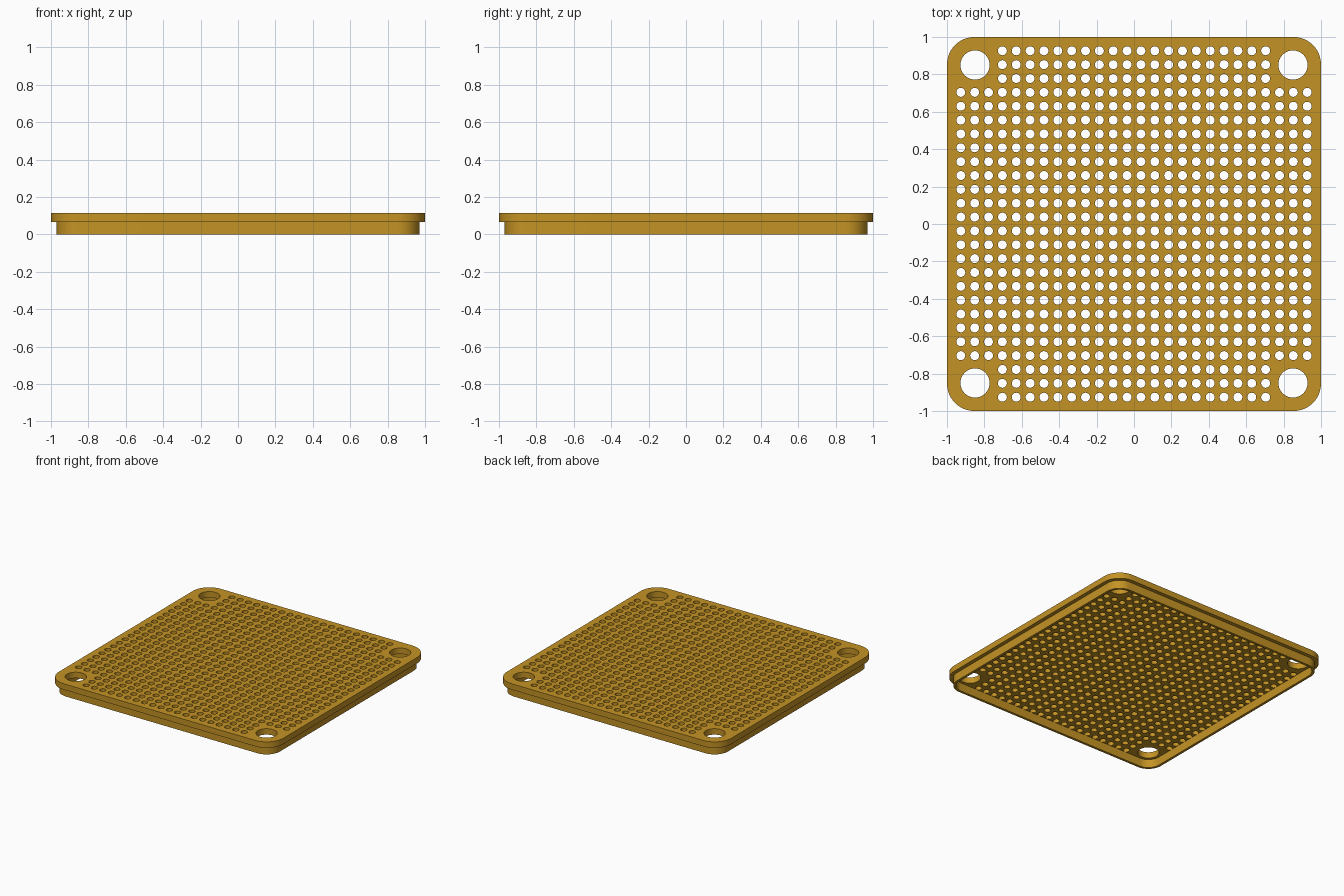
import bpy
import bmesh
import math
from mathutils import Vector
from mathutils.geometry import delaunay_2d_cdt

if "Cube" in bpy.data.objects:
    bpy.data.objects.remove(bpy.data.objects["Cube"])

PITCH, COUNT, CORNER = 2 / 27, 26, 3
HOLE_R, BOLT_R, BOLT_POS = 0.024, 0.078, 0.85
LEDGE_Z, TOP_Z = 0.067, 0.115

brass = bpy.data.materials.new("brass_yellow")
brass.use_nodes = True
colour = (0.55, 0.29, 0.018, 1)
brass.diffuse_color = colour
brass.node_tree.nodes["Principled BSDF"].inputs["Base Color"].default_value = colour


def circle(cx, cy, r, n):
    steps = [2 * math.pi * i / n for i in range(n)]
    return [Vector((cx + r * math.cos(a), cy + r * math.sin(a))) for a in steps]


def rounded_square(half, r, n=12):
    pts = []
    for k, (sx, sy) in enumerate([(1, 1), (-1, 1), (-1, -1), (1, -1)]):
        for i in range(n + 1):
            a = math.pi / 2 * (k + i / n)
            pts.append(Vector((sx * (half - r) + r * math.cos(a),
                               sy * (half - r) + r * math.sin(a))))
    return pts


def perforated_slab(name, outline, holes, z0, z1):
    """Extrude a convex outline with convex holes between two heights."""
    points, edges, owner, loops = [], [], [], []
    for k, loop in enumerate([outline] + holes):
        ids = list(range(len(points), len(points) + len(loop)))
        points += loop
        owner += [k] * len(loop)
        loops.append(ids)
        edges += list(zip(ids, ids[1:] + ids[:1]))
    _, _, faces, source, _, _ = delaunay_2d_cdt(points, edges, [], 0, 1e-6)

    bm = bmesh.new()
    low = [bm.verts.new((p.x, p.y, z0)) for p in points]
    high = [bm.verts.new((p.x, p.y, z1)) for p in points]
    # Caps: drop the triangles that lie inside a hole
    for face in faces:
        ids = [source[v][0] for v in face]
        rings = {owner[i] for i in ids}
        if len(set(ids)) < 3 or (len(rings) == 1 and rings != {0}):
            continue
        bm.faces.new([high[i] for i in ids])
        bm.faces.new([low[i] for i in reversed(ids)])
    # Walls round the outline and every hole
    for a, b in edges:
        quad = [low[a], low[b], high[b], high[a]]
        bm.faces.new(quad if owner[a] == 0 else quad[::-1])
    bmesh.ops.recalc_face_normals(bm, faces=bm.faces)

    mesh = bpy.data.meshes.new(name)
    bm.to_mesh(mesh)
    bm.free()
    mesh.materials.append(brass)
    obj = bpy.data.objects.new(name, mesh)
    bpy.context.collection.objects.link(obj)
    bpy.ops.object.select_all(action="DESELECT")
    obj.select_set(True)
    bpy.context.view_layer.objects.active = obj
    bpy.ops.object.shade_smooth_by_angle(angle=math.radians(30))
    return obj


# Square grid of small holes, leaving the corners free for the bolt holes
def in_corner(i):
    return i < CORNER or i >= COUNT - CORNER


holes = []
for i in range(COUNT):
    for j in range(COUNT):
        if not (in_corner(i) and in_corner(j)):
            mid = (COUNT - 1) / 2
            holes.append(circle((i - mid) * PITCH, (j - mid) * PITCH, HOLE_R, 20))
for sx in (-1, 1):
    for sy in (-1, 1):
        holes.append(circle(sx * BOLT_POS, sy * BOLT_POS, BOLT_R, 40))

# Perforated top plate
perforated_slab("top_plate", rounded_square(1, 0.148), holes, LEDGE_Z, TOP_Z)

# Thin rim under the plate, set in from its edge
perforated_slab("lower_rim", rounded_square(0.97, 0.118),
                [rounded_square(0.95, 0.098)], 0, LEDGE_Z + 0.01)
